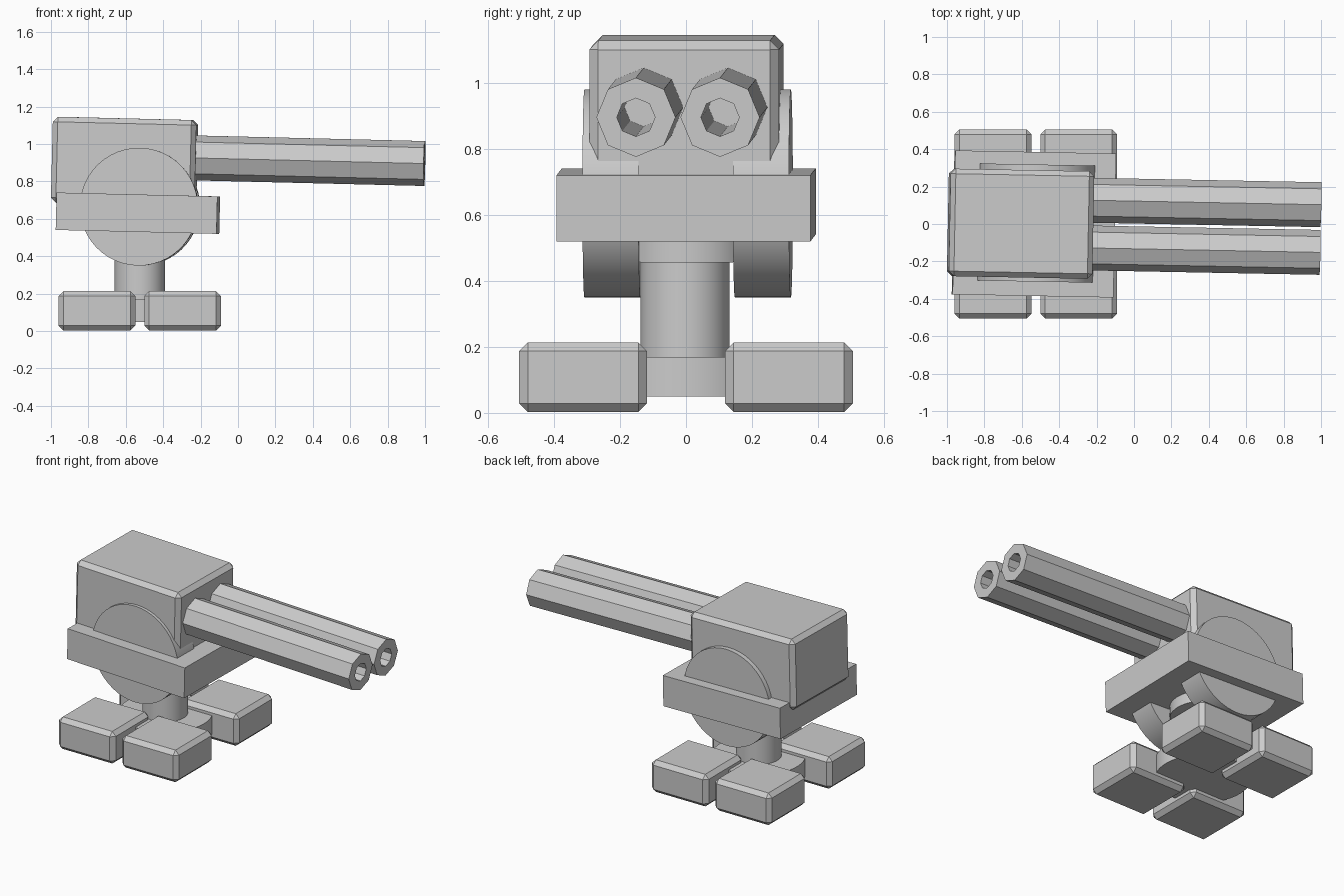
import bpy, bmesh
from math import radians, pi
from mathutils import Matrix

cube = bpy.data.objects.get("Cube")
if cube:
    bpy.data.objects.remove(cube, do_unlink=True)

grey = bpy.data.materials.new("light_grey")
grey.use_nodes = True
colour = (0.6, 0.6, 0.6, 1)
grey.diffuse_color = colour
grey.node_tree.nodes["Principled BSDF"].inputs["Base Color"].default_value = colour

CENTRE_X = -0.525
# Turret is slightly turned and tipped about its pivot
turret = (Matrix.Translation((CENTRE_X, 0.005, 0.63))
          @ Matrix.Rotation(radians(-1.1), 4, 'Z') @ Matrix.Rotation(radians(1.4), 4, 'Y'))
ground = Matrix.Translation((CENTRE_X, 0, 0))


def finish(name, bm, frame, smooth=True):
    bmesh.ops.recalc_face_normals(bm, faces=bm.faces)
    mesh = bpy.data.meshes.new(name)
    bm.to_mesh(mesh)
    bm.free()
    obj = bpy.data.objects.new(name, mesh)
    bpy.context.collection.objects.link(obj)
    obj.matrix_world = frame
    mesh.materials.append(grey)
    if smooth:
        bpy.ops.object.select_all(action='DESELECT')
        obj.select_set(True)
        bpy.context.view_layer.objects.active = obj
        bpy.ops.object.shade_smooth_by_angle(angle=radians(30))
    return obj


def box(name, centre, size, frame, bevel=0):
    bm = bmesh.new()
    bmesh.ops.create_cube(bm, size=1, matrix=Matrix.Translation(centre) @ Matrix.Diagonal((*size, 1)))
    if bevel:
        bmesh.ops.bevel(bm, geom=bm.edges[:], offset=bevel, segments=1, affect='EDGES')
    return finish(name, bm, frame, False)


def cylinder(name, centre, radius, depth, frame, rot=Matrix()):
    bm = bmesh.new()
    bmesh.ops.create_cone(bm, cap_ends=True, segments=48, radius1=radius, radius2=radius,
                          depth=depth, matrix=Matrix.Translation(centre) @ rot)
    return finish(name, bm, frame)


def barrel(name, y, z, start, end, outer, inner):
    # Octagonal tube: outer wall, muzzle ring, bore and back ring
    bm = bmesh.new()
    rings = []
    for r, x in ((outer, start), (outer, end), (inner, end), (inner, start)):
        place = Matrix.Translation((x, y, z)) @ Matrix.Rotation(pi / 2, 4, 'Y')
        rings.append(bmesh.ops.create_circle(bm, segments=8, radius=r, matrix=place)["verts"])
    for i in range(4):
        a, b = rings[i], rings[(i + 1) % 4]
        for j in range(8):
            k = (j + 1) % 8
            bm.faces.new((a[j], a[k], b[k], b[j]))
    return finish(name, bm, turret, False)


# Four feet
for end, sx in (("front", 1), ("rear", -1)):
    for side, sy in (("left", 1), ("right", -1)):
        box(f"{end}_{side}_foot", (sx * 0.229, sy * 0.312, 0.108), (0.41, 0.387, 0.21), ground, 0.026)

# Stand
cylinder("base_disc", (0, 0, 0.109), 0.28, 0.12, ground)
cylinder("column", (0, -0.003, 0.33), 0.135, 0.34, ground)
cylinder("column_collar", (0, 0, -0.1), 0.2, 0.14, turret)

# Turret
box("platform", (-0.01, -0.005, 0), (0.86, 0.77, 0.2), turret)
box("turret_body", (-0.088, -0.005, 0.275), (0.768, 0.575, 0.46), turret, 0.027)
across = Matrix.Rotation(pi / 2, 4, 'X')
for side, s in (("left", 1), ("right", -1)):
    cylinder(f"{side}_pivot_disc", (0, s * 0.228, 0.035), 0.315, 0.17, turret, across)
    barrel(f"{side}_barrel", s * 0.1275, 0.303, 0.29, 1.515, 0.12, 0.058)
